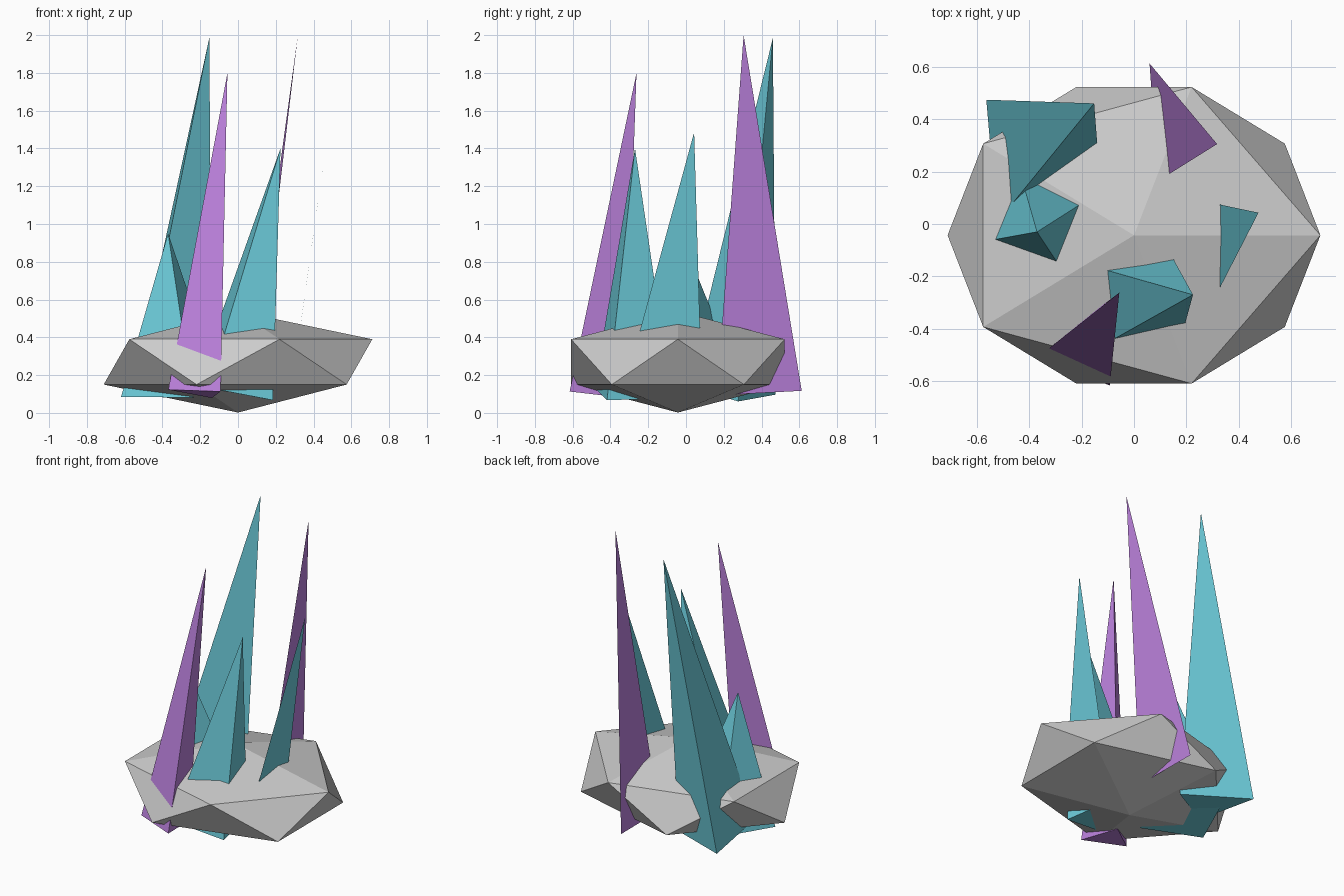
import bpy, bmesh
from math import sin, cos, radians, tau
from mathutils import Vector

if "Cube" in bpy.data.objects:
    bpy.data.objects.remove(bpy.data.objects["Cube"])


def material(name, rgb):
    m = bpy.data.materials.new(name)
    m.diffuse_color = (*rgb, 1)
    m.use_nodes = True
    m.node_tree.nodes["Principled BSDF"].inputs["Base Color"].default_value = m.diffuse_color
    return m


def crystal(name, mat, sides, center, radius, angle, apex):
    """Pointed shard: ring of `sides` corners square to the leaning axis, joined to a tip."""
    c, tip = Vector(center), Vector(apex)
    axis = tip - c
    bm = bmesh.new()
    ring = []
    for i in range(sides):
        a = radians(angle) + tau * i / sides
        dx, dy = radius * cos(a), radius * sin(a)
        dz = -(dx * axis.x + dy * axis.y) / axis.z
        ring.append(bm.verts.new(c + Vector((dx, dy, dz))))
    top = bm.verts.new(tip)
    if sides == 2:                       # flat blade
        bm.faces.new((*ring, top))
    else:
        for i in range(sides):
            bm.faces.new((ring[i], ring[(i + 1) % sides], top))
        bm.faces.new(ring[::-1])
    mesh = bpy.data.meshes.new(name)
    bm.to_mesh(mesh)
    bm.free()
    mesh.materials.append(mat)
    obj = bpy.data.objects.new(name, mesh)
    bpy.context.collection.objects.link(obj)


# Rock: squashed icosahedron
bpy.ops.mesh.primitive_ico_sphere_add(subdivisions=1, radius=1, location=(0, -0.043, 0.27))
rock = bpy.context.object
rock.name = "rock_base"
rock.scale = (0.795, 0.665, 0.268)
bpy.ops.object.transform_apply(location=False, rotation=False, scale=True)

cyan = material("cyan_crystal", (0.15, 0.6, 0.7))
purple = material("purple_crystal", (0.5, 0.22, 0.72))

# Crystals: sides, base centre, radius, first corner angle, tip
crystal("tall_back_crystal", cyan, 3, (-0.408, 0.252, 0.1), 0.271, 125, (-0.152, 0.46, 1.985))
crystal("short_left_crystal", cyan, 4, (-0.352, 0.038, 0.1), 0.29, 203, (-0.37, -0.03, 0.95))
crystal("middle_front_crystal", cyan, 4, (-0.02, -0.28, 0.105), 0.247, 146, (0.225, -0.27, 1.4))
crystal("right_blade_crystal", cyan, 2, (0.28, -0.122, 0.1), 0.207, -89, (0.475, 0.043, 1.485))
crystal("front_crystal", purple, 3, (-0.2, -0.483, 0.105), 0.171, 69, (-0.056, -0.262, 1.8))
crystal("back_blade_crystal", purple, 2, (0.075, 0.388, 0.105), 0.225, 94, (0.317, 0.305, 2.0))
